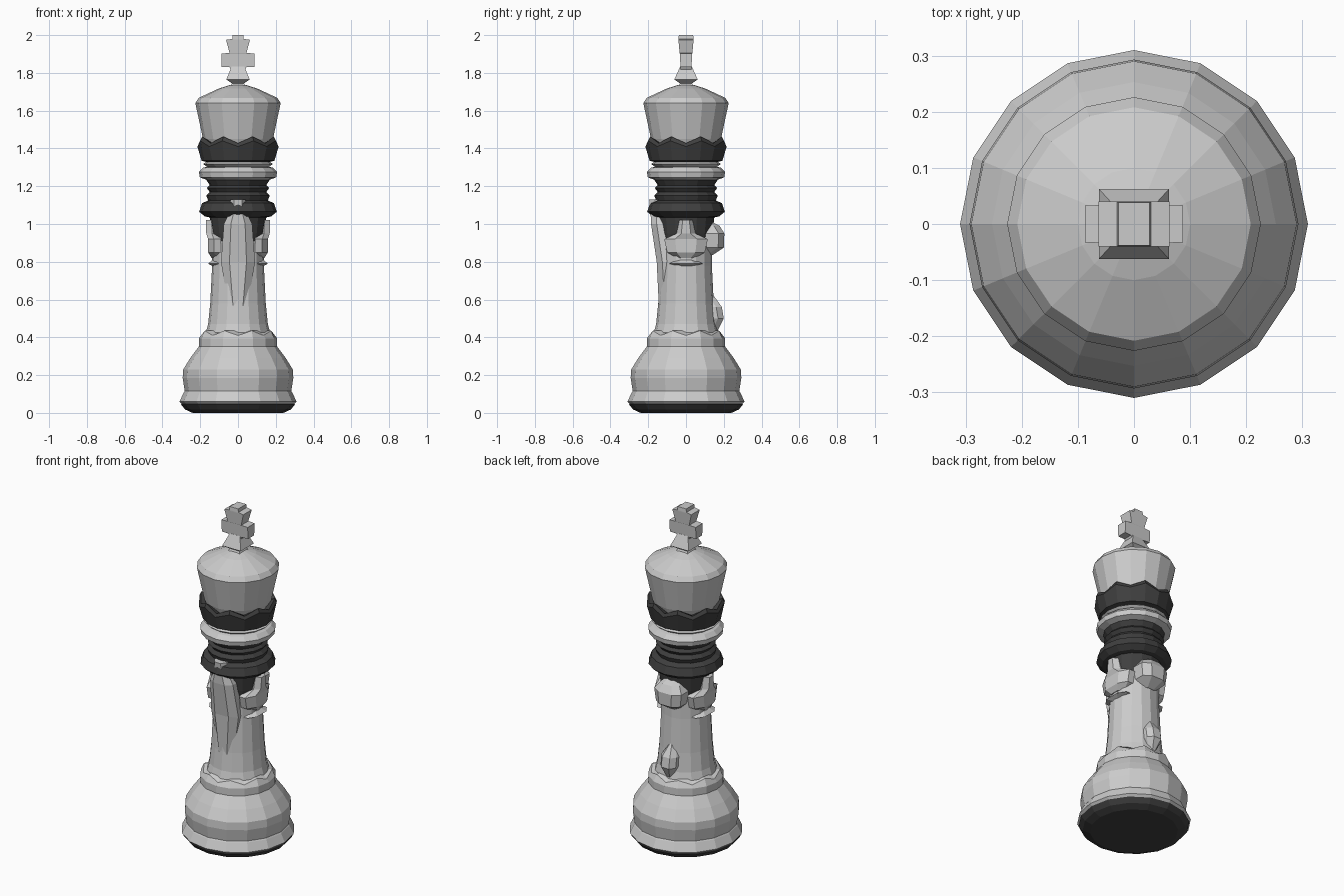
import bpy, bmesh
from math import cos, sin, pi

SIDES = 16
dark = bpy.data.materials.new("dark_trim")
dark.diffuse_color = (0.05, 0.05, 0.05, 1)


def loft(name, rings, mat=None):
    """Skin equal-length point rings and cap both ends."""
    bm = bmesh.new()
    loops = [[bm.verts.new(p) for p in ring] for ring in rings]
    n = len(loops[0])
    for a, b in zip(loops, loops[1:]):
        for i in range(n):
            j = (i + 1) % n
            bm.faces.new((a[i], a[j], b[j], b[i]))
    bm.faces.new(loops[0][::-1])
    bm.faces.new(loops[-1])
    bmesh.ops.recalc_face_normals(bm, faces=bm.faces)
    mesh = bpy.data.meshes.new(name)
    bm.to_mesh(mesh)
    bm.free()
    obj = bpy.data.objects.new(name, mesh)
    bpy.context.collection.objects.link(obj)
    if mat:
        mesh.materials.append(mat)
    return obj


def turned(name, profile, mat=None):
    """Lathe (radius, z, zigzag) points; odd corners rise by zigzag."""
    rings = []
    for r, z, *zig in profile:
        lift = zig[0] if zig else 0
        rings.append([(r * cos(2 * pi * i / SIDES), r * sin(2 * pi * i / SIDES),
                       z + lift * (i % 2)) for i in range(SIDES)])
    return loft(name, rings, mat)


def stacked(name, sections):
    """Stack of rectangles: (z, half x, half y)."""
    return loft(name, [[(-x, -y, z), (x, -y, z), (x, y, z), (-x, y, z)]
                       for z, x, y in sections])


def ornament(name, angle, sections, inner=0.09):
    """Raised faceted panel on the stem: (z, half width, outer radius)."""
    c, s = cos(angle), sin(angle)
    rings = []
    for z, w, r in sections:
        pts = [(inner, -w), (r - 0.03, -w), (r, -w * 0.5),
               (r, w * 0.5), (r - 0.03, w), (inner, w)]
        rings.append([(u * c - v * s, u * s + v * c, z) for u, v in pts])
    return loft(name, rings)


# Foot and rounded base
turned("sole", [(0.24, 0), (0.28, 0.018), (0.302, 0.045), (0.27, 0.06)], dark)
turned("base", [(0.29, 0.04), (0.31, 0.06), (0.287, 0.108), (0.282, 0.115),
                (0.293, 0.185), (0.29, 0.23), (0.253, 0.29), (0.207, 0.352),
                (0.207, 0.395), (0.19, 0.41, 0.025), (0.16, 0.435)])

# Stem
turned("stem", [(0.175, 0.41), (0.158, 0.47), (0.147, 0.58),
                (0.137, 0.78), (0.137, 0.90), (0.12, 0.93)])

# Raised panels around the stem
FRONT, BACK = -pi / 2, pi / 2
ornament("front_panel", FRONT, [(0.55, 0.05, 0.143), (0.8, 0.09, 0.155),
                                (1.0, 0.075, 0.185), (1.05, 0.05, 0.187),
                                (1.13, 0.04, 0.195)])
for side, ang in (("right", 0), ("left", pi)):
    ornament(side + "_panel", ang, [(0.82, 0.05, 0.14), (0.85, 0.10, 0.158),
                                    (0.92, 0.115, 0.158), (0.95, 0.05, 0.168),
                                    (1.02, 0.035, 0.17)])
    ornament(side + "_ridge", ang, [(0.775, 0.03, 0.13), (0.79, 0.09, 0.158),
                                    (0.81, 0.05, 0.135)])
ornament("back_panel", BACK, [(0.835, 0.04, 0.14), (0.875, 0.08, 0.2),
                              (0.95, 0.09, 0.203), (0.99, 0.06, 0.178),
                              (1.01, 0.045, 0.14)])
ornament("back_leaf", BACK, [(0.43, 0.015, 0.165), (0.50, 0.05, 0.2),
                             (0.56, 0.05, 0.19), (0.63, 0.01, 0.14)])

# Dark neck with stacked rings
turned("neck", [(0.125, 0.88), (0.14, 0.95), (0.15, 1.035), (0.175, 1.04),
                (0.206, 1.065), (0.19, 1.11), (0.158, 1.125), (0.168, 1.15),
                (0.15, 1.17), (0.165, 1.19), (0.15, 1.205), (0.168, 1.235),
                (0.14, 1.25)], dark)

# Light collar
turned("collar", [(0.165, 1.233), (0.202, 1.247), (0.207, 1.275), (0.185, 1.298),
                  (0.165, 1.303), (0.185, 1.318), (0.15, 1.34)])

# Toothed dark crown band
turned("crown_band", [(0.155, 1.325), (0.193, 1.335), (0.215, 1.41, 0.03),
                      (0.205, 1.428, 0.035), (0.172, 1.42, 0.02)], dark)

# Flared head and dome
turned("head", [(0.165, 1.40), (0.185, 1.45), (0.226, 1.64), (0.208, 1.668),
                (0.10, 1.718), (0.045, 1.735)])

# Cross finial
stacked("finial_foot", [(1.71, 0.05, 0.05), (1.745, 0.032, 0.032),
                        (1.765, 0.062, 0.062), (1.835, 0.033, 0.03)])
stacked("cross", [(1.81, 0.035, 0.028), (1.83, 0.045, 0.028),
                  (1.832, 0.087, 0.029), (1.903, 0.087, 0.033),
                  (1.905, 0.045, 0.034), (1.975, 0.063, 0.04), (1.98, 0.03, 0.04), (2.0, 0.028, 0.038)])
